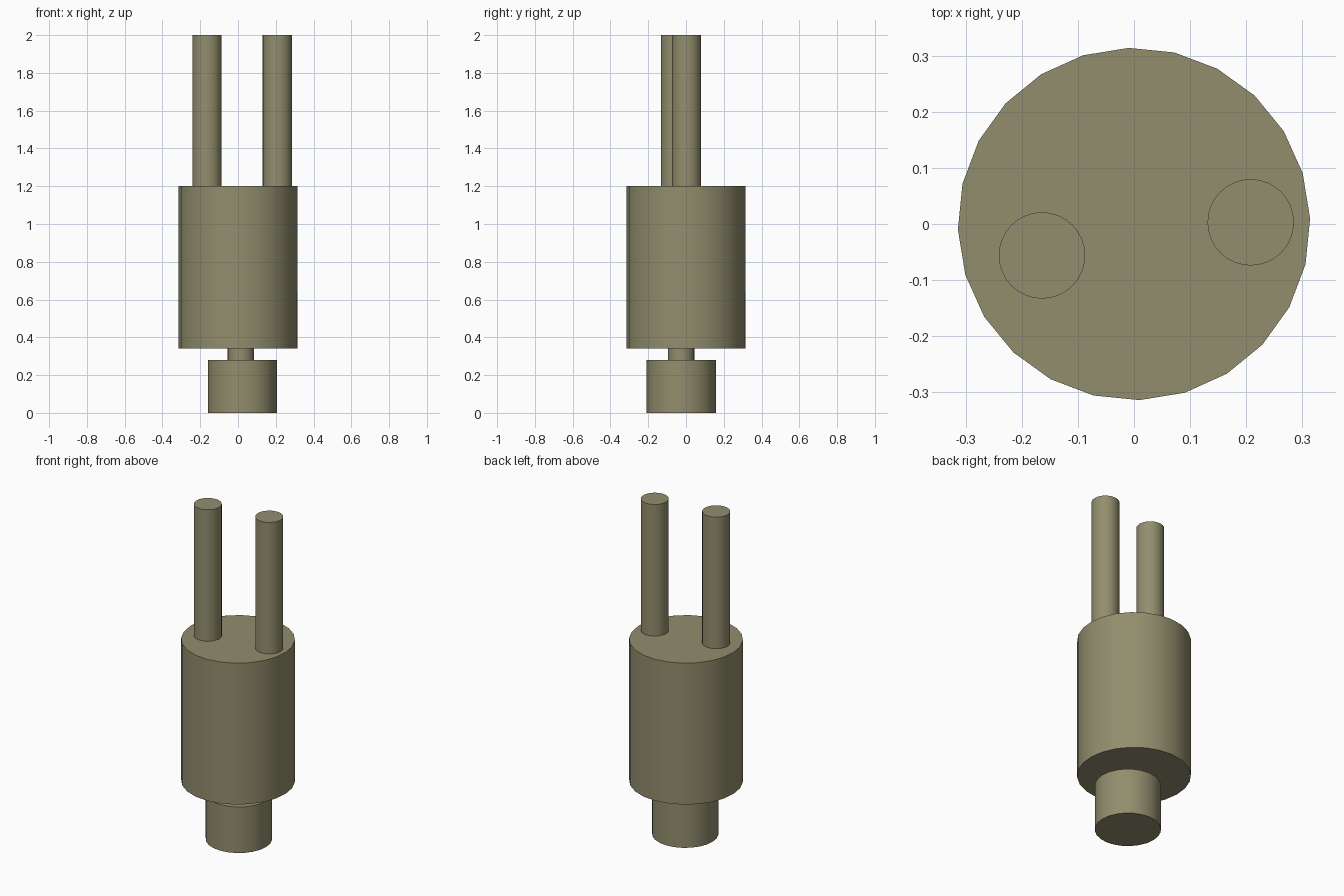
import bpy
import math

if "Cube" in bpy.data.objects:
    bpy.data.objects.remove(bpy.data.objects["Cube"])

olive = bpy.data.materials.new("olive_metal")
olive.diffuse_color = (0.29, 0.27, 0.155, 1)
olive.use_nodes = True
olive.node_tree.nodes["Principled BSDF"].inputs["Base Color"].default_value = olive.diffuse_color


def cylinder(name, x, y, z0, z1, radius, sides=24, turn=0.0):
    """Upright closed cylinder between two heights."""
    bpy.ops.mesh.primitive_cylinder_add(
        vertices=sides, radius=radius, depth=z1 - z0,
        location=(x, y, (z0 + z1) / 2), rotation=(0, 0, math.radians(turn)))
    obj = bpy.context.object
    obj.name = name
    obj.data.materials.append(olive)
    bpy.ops.object.shade_smooth_by_angle(angle=math.radians(40))
    return obj


# Slightly off-centre base plug and the thin neck above it
cylinder("base_plug", 0.023, -0.025, 0.0, 0.28, 0.183)
cylinder("neck", 0.015, -0.026, 0.28, 0.34, 0.07)

# Main body
cylinder("body", 0, 0, 0.34, 1.2, 0.314, turn=1.8)

# Two upright pins on top
for name, x, y in (("left_pin", -0.164, -0.056), ("right_pin", 0.208, 0.003)):
    cylinder(name, x, y, 1.2, 2.0, 0.077, sides=32)
